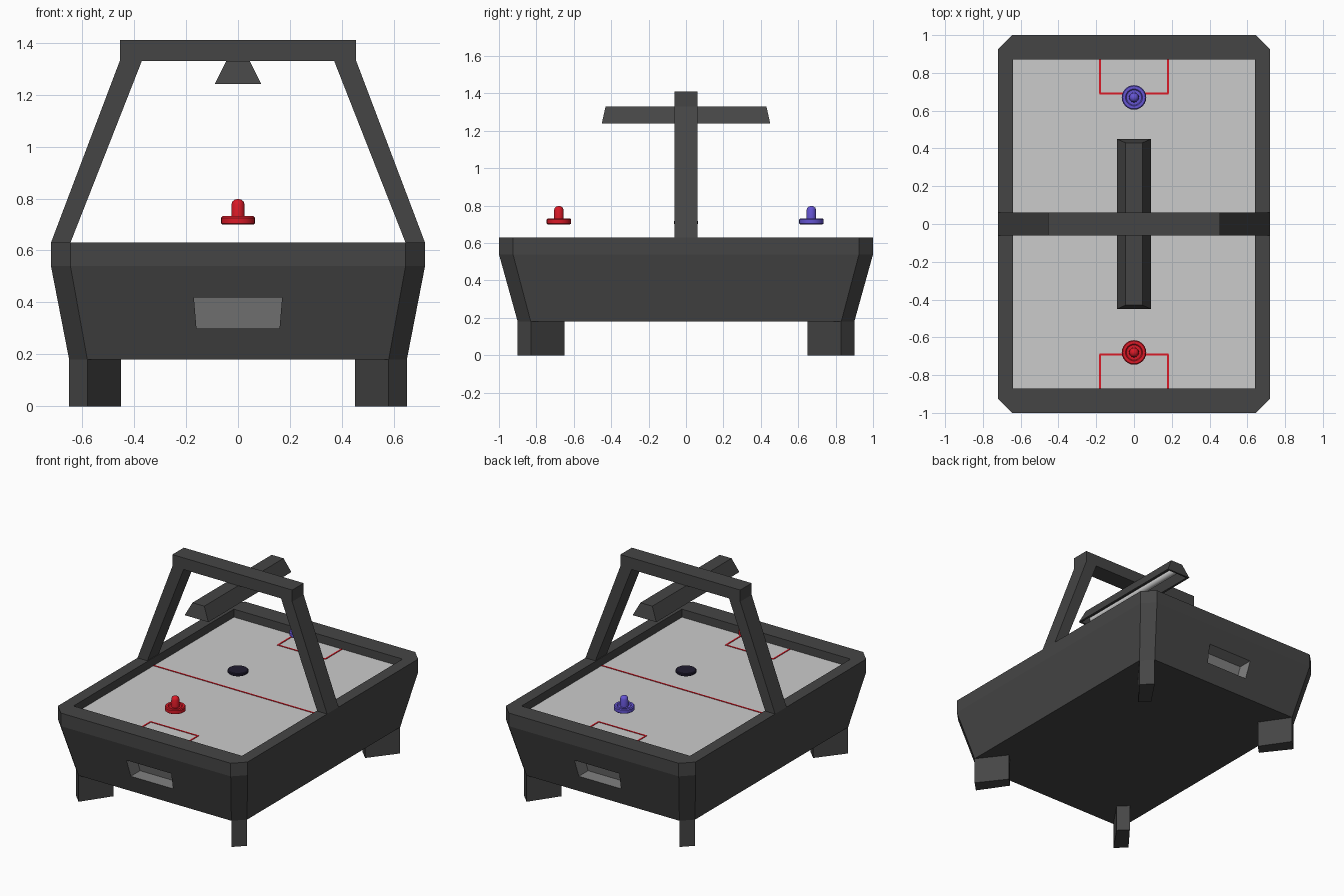
import bpy, bmesh, math

if "Cube" in bpy.data.objects:
    bpy.data.objects.remove(bpy.data.objects["Cube"])


def material(name, rgb):
    m = bpy.data.materials.new(name)
    m.diffuse_color = (*rgb, 1)
    m.use_nodes = True
    m.node_tree.nodes["Principled BSDF"].inputs["Base Color"].default_value = m.diffuse_color
    return m


DARK = material("dark_grey", (0.06, 0.06, 0.06))
SLOT = material("slot_grey", (0.22, 0.22, 0.22))
FIELD = material("field_grey", (0.6, 0.6, 0.6))
RED = material("red", (0.7, 0.01, 0.02))
BLUE = material("blue", (0.13, 0.09, 0.65))
BLACK = material("black", (0.015, 0.012, 0.03))
WHITE = material("lamp_white", (0.9, 0.9, 0.9))


def loft(name, rings, mat):
    """Closed solid through rings with equal point counts."""
    bm = bmesh.new()
    vs = [[bm.verts.new(p) for p in r] for r in rings]
    n = len(vs[0])
    for a, b in zip(vs, vs[1:]):
        for i in range(n):
            bm.faces.new((a[i], a[(i + 1) % n], b[(i + 1) % n], b[i]))
    bm.faces.new(vs[0][::-1])
    bm.faces.new(vs[-1])
    bmesh.ops.recalc_face_normals(bm, faces=bm.faces)
    me = bpy.data.meshes.new(name)
    bm.to_mesh(me)
    bm.free()
    me.materials.append(mat)
    ob = bpy.data.objects.new(name, me)
    bpy.context.collection.objects.link(ob)
    return ob


def rect(hx, hy, z):
    return [(-hx, -hy, z), (hx, -hy, z), (hx, hy, z), (-hx, hy, z)]


def box(name, x0, x1, y0, y1, z0, z1, mat):
    return loft(name, [[(x0, y0, z), (x1, y0, z), (x1, y1, z), (x0, y1, z)] for z in (z0, z1)], mat)


def octagon(hx, hy, c, z):
    q = [(hx - c, -hy), (hx, c - hy), (hx, hy - c), (hx - c, hy)]
    return [(x, y, z) for x, y in q] + [(-x, y, z) for x, y in q[::-1]]


def shade(ob):
    bpy.ops.object.select_all(action='DESELECT')
    ob.select_set(True)
    bpy.context.view_layer.objects.active = ob
    bpy.ops.object.shade_smooth_by_angle(angle=math.radians(35))


def lathe(name, profile, centre, mat, n=24):
    ring = [(math.cos(2 * math.pi * i / n), math.sin(2 * math.pi * i / n)) for i in range(n)]
    ob = loft(name, [[(r * c, r * s, z) for c, s in ring] for r, z in profile], mat)
    ob.location = centre
    shade(ob)
    return ob


def cut(ob, cutter):
    cutter.hide_render = True
    mod = ob.modifiers.new("cut", 'BOOLEAN')
    mod.operation = 'DIFFERENCE'
    mod.solver = 'EXACT'
    mod.material_mode = 'TRANSFER'
    mod.object = cutter
    bpy.context.view_layer.objects.active = ob
    bpy.ops.object.modifier_apply(modifier=mod.name)
    bpy.data.objects.remove(cutter)


# Cabinet with flared sides, sunken top and a return slot at each end
body = loft("cabinet", [octagon(0.65, 0.90, 0.07, 0.18), octagon(0.72, 1.0, 0.075, 0.54),
                        octagon(0.72, 1.0, 0.075, 0.63)], DARK)
cut(body, loft("field_cutter", [rect(0.64, 0.87, 0.57), rect(0.64, 0.87, 0.7)], DARK))
for s in (-1, 1):
    rings = []
    for d in (0.1, -0.1):
        rings.append([(x, s * (y - d), z) for x, y, z in
                      ((-0.16, 0.933, 0.30), (0.16, 0.933, 0.30), (0.17, 0.967, 0.42), (-0.17, 0.967, 0.42))])
    cut(body, loft("slot_cutter", rings, SLOT))

# Playing surface and markings
box("playing_field", -0.64, 0.64, -0.87, 0.87, 0.565, 0.575, FIELD)
Z0, Z1 = 0.57, 0.578
box("centre_line", -0.64, 0.64, -0.005, 0.005, Z0, Z1, RED)
for s in (-1, 1):
    y0, y1 = sorted((s * 0.69, s * 0.87))
    box("goal_front_line", -0.182, 0.182, s * 0.69 - 0.005, s * 0.69 + 0.005, Z0, Z1, RED)
    for x in (-0.18, 0.18):
        box("goal_side_line", x - 0.005, x + 0.005, y0, y1, Z0, Z1, RED)

# Four diagonal legs under the chamfered corners
for sx in (-1, 1):
    for sy in (-1, 1):
        foot = [(0.65, 0.83), (0.58, 0.90), (0.45, 0.71), (0.51, 0.65)]
        loft("leg", [[(sx * x, sy * y, z) for x, y in foot] for z in (0, 0.18)], DARK)

# Overhead arch
half = [(0.72, 0.63), (0.455, 1.33), (0.455, 1.41)]
inner = [(-0.37, 1.33), (-0.645, 0.63)]
outline = half + [(-x, z) for x, z in half[::-1]] + [(-x, z) for x, z in [(0.645, 0.63), (0.37, 1.33)]]
outline += [(0.37, 1.33), (0.645, 0.63)]
loft("arch", [[(x, y, z) for x, z in outline] for y in (-0.062, 0.062)], DARK)

# Lamp: hollow shade with a tube inside
lamp = loft("lamp_shade", [rect(0.09, 0.45, 1.24), rect(0.045, 0.43, 1.33)], DARK)
cut(lamp, loft("lamp_cutter", [rect(0.08, 0.44, 1.23), rect(0.04, 0.42, 1.315)], DARK))
tube = lathe("lamp_tube", [(0.022, -0.42), (0.022, 0.42)], (0, 0, 1.275), WHITE, 16)
tube.rotation_euler.x = math.pi / 2

# Mallets and puck
mallet = [(0.06, 0.0), (0.065, 0.004), (0.065, 0.026), (0.06, 0.032), (0.045, 0.032), (0.04, 0.027),
          (0.026, 0.027), (0.025, 0.078), (0.021, 0.089), (0.012, 0.096), (0.003, 0.098)]
lathe("red_mallet", mallet, (0, -0.68, 0.70), RED)
lathe("blue_mallet", mallet, (0, 0.67, 0.70), BLUE)
lathe("puck", [(0.06, 0), (0.065, 0.004), (0.065, 0.016), (0.06, 0.02)], (0, 0, 0.70), BLACK)
